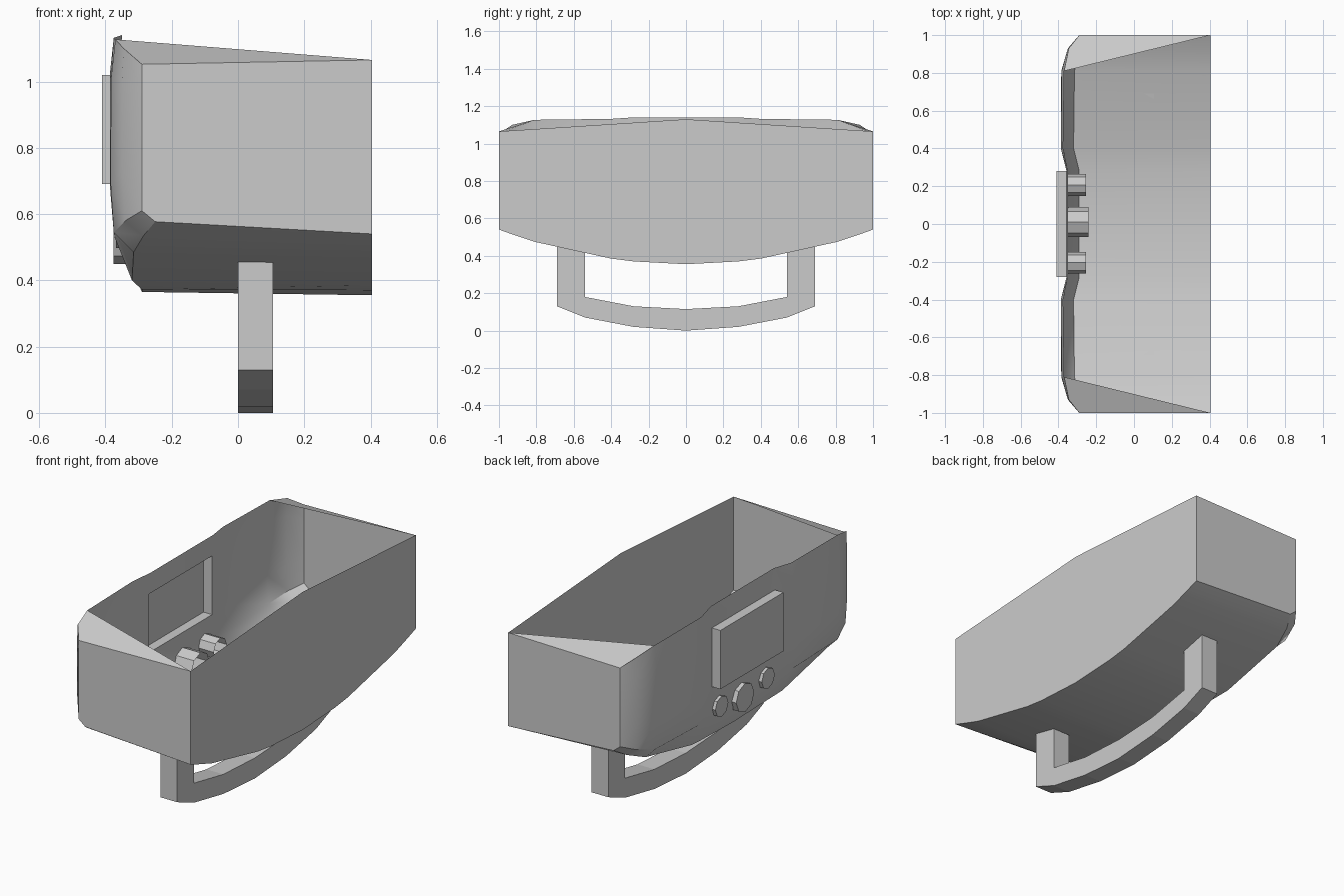
import bpy, bmesh, math
from mathutils import Matrix

if "Cube" in bpy.data.objects:
    bpy.data.objects.remove(bpy.data.objects["Cube"])

def make_object(name, bm, smooth=None):
    bmesh.ops.remove_doubles(bm, verts=bm.verts, dist=0.0005)
    bmesh.ops.recalc_face_normals(bm, faces=bm.faces)
    me = bpy.data.meshes.new(name)
    bm.to_mesh(me)
    bm.free()
    ob = bpy.data.objects.new(name, me)
    bpy.context.collection.objects.link(ob)
    if smooth:
        bpy.ops.object.select_all(action='DESELECT')
        bpy.context.view_layer.objects.active = ob
        ob.select_set(True)
        bpy.ops.object.shade_smooth_by_angle(angle=math.radians(smooth))
    return ob

# Open-topped shell: half sections (y, wall profile from rim to floor, floor height at right)
RIGHT = 0.405
half = [
    (0.00, [(-.350, 1.14), (-.357, 1.02), (-.357, .69), (-.345, .49), (-.290, .365)], .355),
    (0.28, [(-.350, 1.14), (-.357, 1.02), (-.357, .69), (-.345, .49), (-.290, .372)], .37),
    (0.40, [(-.375, 1.132), (-.387, 1.02), (-.387, .69), (-.372, .53), (-.320, .40)], .385),
    (0.81, [(-.370, 1.127), (-.383, 1.01), (-.385, .70), (-.375, .545), (-.315, .485)], .475),
    (0.93, [(-.345, 1.10), (-.350, 1.00), (-.350, .72), (-.340, .58), (-.285, .535)], .515),
    (1.00, [(-.290, 1.052), (-.290, .97), (-.290, .74), (-.290, .61), (-.250, .577)], .54),
]
bm = bmesh.new()
for s in (1, -1):
    rows = []
    for y, wall, floor in half:
        pts = wall + [(RIGHT, floor), (RIGHT, 1.13 - .065 * y)]
        rows.append([bm.verts.new((x, s * y, z)) for x, z in pts])
    for i, (a, b) in enumerate(zip(rows, rows[1:])):
        for k in range(6):
            if i == 0 and k == 1:      # opening behind the screen
                continue
            bm.faces.new((a[k], a[k + 1], b[k + 1], b[k]))
    bm.faces.new(rows[-1])                                        # end wall
    bm.faces.new((rows[3][0], rows[4][0], rows[5][0], rows[5][6]))  # corner flap
make_object("shell", bm, 30)

# Raised screen, open on the inside
bm = bmesh.new()
bmesh.ops.create_cube(bm, size=1, matrix=Matrix.Translation((-.3835, 0, .855))
                      @ Matrix.Diagonal((.053, .56, .33, 1)))
bm.faces.ensure_lookup_table()
back = max(bm.faces, key=lambda f: f.calc_center_median().x)
bmesh.ops.delete(bm, geom=[back], context='FACES_ONLY')
make_object("screen", bm)

# Control knobs, capped on the outside only
def knob(name, y, z, r, x0, x1):
    bm = bmesh.new()
    rings = [[bm.verts.new((x, y + r * math.cos(a), z + r * math.sin(a)))
              for a in (i * math.pi / 4 for i in range(8))] for x in (x0, x1)]
    for i in range(8):
        j = (i + 1) % 8
        bm.faces.new((rings[0][i], rings[0][j], rings[1][j], rings[1][i]))
    bm.faces.new(rings[0])
    make_object(name, bm)

knob("knob_centre", .01, .53, .08, -.375, -.24)
knob("knob_left", .207, .555, .058, -.368, -.255)
knob("knob_right", -.205, .555, .058, -.368, -.255)

# Curved carrying handle below
outer = [(.69, .455), (.69, .13), (.54, .07), (.28, .02), (0, .0)]
inner = [(.54, .42), (.54, .18), (.54, .18), (.28, .13), (0, .115)]
bm = bmesh.new()
outline = outer + [(-y, z) for y, z in outer[-2::-1]]
inside = [inner[0]] + inner[2:]
outline += [(-y, z) for y, z in inside] + inside[-2::-1]
face = bm.faces.new([bm.verts.new((0, y, z)) for y, z in outline])
ext = bmesh.ops.extrude_face_region(bm, geom=[face])
bmesh.ops.translate(bm, vec=(.105, 0, 0),
                    verts=[g for g in ext["geom"] if isinstance(g, bmesh.types.BMVert)])
if not face.is_valid or len([f for f in bm.faces if len(f.verts) > 4]) < 2:
    bm.faces.new([v for v in bm.verts if v.co.x < .01])
make_object("handle", bm)
